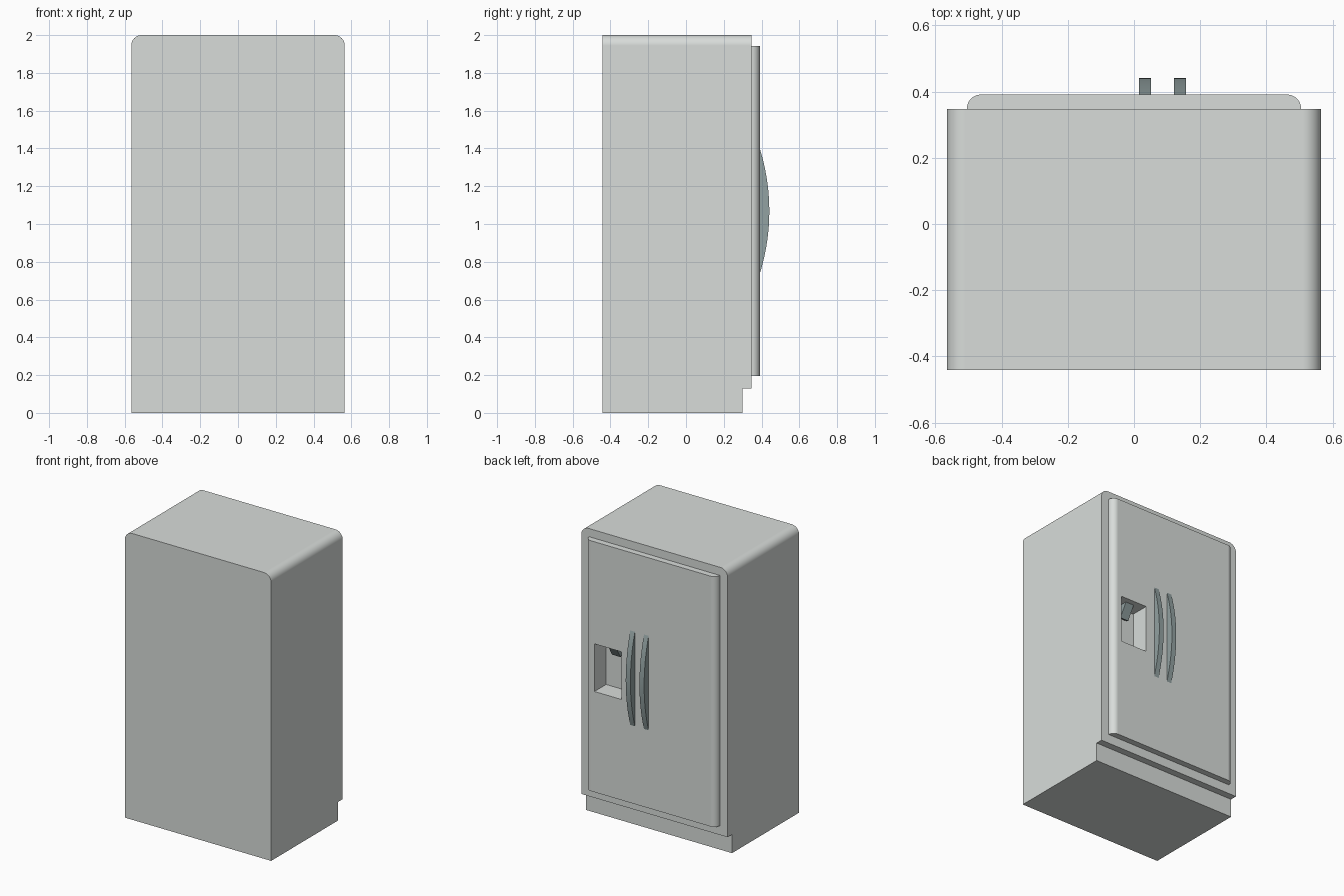
import bpy, bmesh
from math import sin, cos, pi, radians
from mathutils import Vector

if "Cube" in bpy.data.objects:
    bpy.data.objects.remove(bpy.data.objects["Cube"])


def prism(name, profile, to_3d, start, end):
    """Extrude a 2D profile from start to end along the remaining axis."""
    bm = bmesh.new()
    face = bm.faces.new([bm.verts.new(to_3d(u, v, start)) for u, v in profile])
    new = bmesh.ops.extrude_face_region(bm, geom=[face])["geom"]
    shift = Vector(to_3d(0, 0, end)) - Vector(to_3d(0, 0, start))
    bmesh.ops.translate(bm, vec=shift, verts=[g for g in new if isinstance(g, bmesh.types.BMVert)])
    bmesh.ops.recalc_face_normals(bm, faces=bm.faces)
    mesh = bpy.data.meshes.new(name)
    bm.to_mesh(mesh)
    bm.free()
    obj = bpy.data.objects.new(name, mesh)
    bpy.context.collection.objects.link(obj)
    return obj


def along_x(u, v, w): return (w, u, v)
def along_y(u, v, w): return (u, w, v)
def along_z(u, v, w): return (u, v, w)


def rounded_top(half, low, high, r, n=10):
    """Rectangle outline with its two upper corners rounded."""
    arc = [(half - r + r * cos(i * pi / 2 / n), high - r + r * sin(i * pi / 2 / n)) for i in range(n + 1)]
    return [(-half, low), (half, low)] + arc + [(-x, y) for x, y in reversed(arc)]


def rect(u0, u1, v0, v1):
    return [(u0, v0), (u1, v0), (u1, v1), (u0, v1)]


def cut(obj, cutter):
    mod = obj.modifiers.new("cut", "BOOLEAN")
    mod.operation, mod.solver, mod.object = "DIFFERENCE", "EXACT", cutter
    cutter.hide_render = True
    cutter.hide_set(True)
    bpy.context.view_layer.objects.active = obj
    bpy.ops.object.modifier_apply(modifier=mod.name)


def smooth(obj):
    bpy.ops.object.select_all(action="DESELECT")
    obj.select_set(True)
    bpy.context.view_layer.objects.active = obj
    bpy.ops.object.shade_smooth_by_angle(angle=radians(30))
    mod = obj.modifiers.new("flat_panels", "WEIGHTED_NORMAL")
    mod.keep_sharp = True


def material(name, r, g, b):
    mat = bpy.data.materials.new(name)
    mat.diffuse_color = (r, g, b, 1)
    mat.use_nodes = True
    mat.node_tree.nodes["Principled BSDF"].inputs["Base Color"].default_value = mat.diffuse_color
    return mat


# Cabinet and door
cabinet = prism("cabinet", rounded_top(0.565, 0, 2.0, 0.055), along_y, -0.441, 0.348)
door_outline = rounded_top(0.505, 0.348, 0.391, 0.0429)
door = prism("door", door_outline, along_z, 0.194, 1.943)

# Toe kick and dispenser recess
toe_cutter = prism("toe_kick_cutter", rect(0.299, 0.5, -0.1, 0.13), along_x, -0.7, 0.7)
recess_cutter = prism("recess_cutter", rect(0.226, 0.434, 0.897, 1.23), along_y, 0.262, 0.5)
cut(cabinet, toe_cutter)
cut(cabinet, recess_cutter)
cut(door, recess_cutter)

# Bowed handles
half, rise = 0.33, 0.05
radius = (half ** 2 + rise ** 2) / (2 * rise)
bow = []
for i in range(25):
    dz = half * (i / 12 - 1)
    bow.append((0.391 + rise - radius + (radius ** 2 - dz ** 2) ** 0.5, 1.068 + dz))
handles = [prism(f"handle_{side}", bow, along_x, x, x + 0.036)
           for side, x in (("left", 0.015), ("right", 0.121))]

# Slanted dispenser spout hanging from the recess ceiling
spout = prism("dispenser_spout", [(0.352, 1.23), (0.297, 1.138), (0.267, 1.153), (0.302, 1.23)],
              along_x, 0.298, 0.363)

# Colours and shading
pale = material("pale_grey", 0.69, 0.72, 0.70)
metal = material("handle_grey", 0.29, 0.36, 0.36)
for part in [cabinet, door]:
    part.data.materials.clear()
    part.data.materials.append(pale)
for part in handles + [spout]:
    part.data.materials.append(metal)
for part in [cabinet, door] + handles:
    smooth(part)
